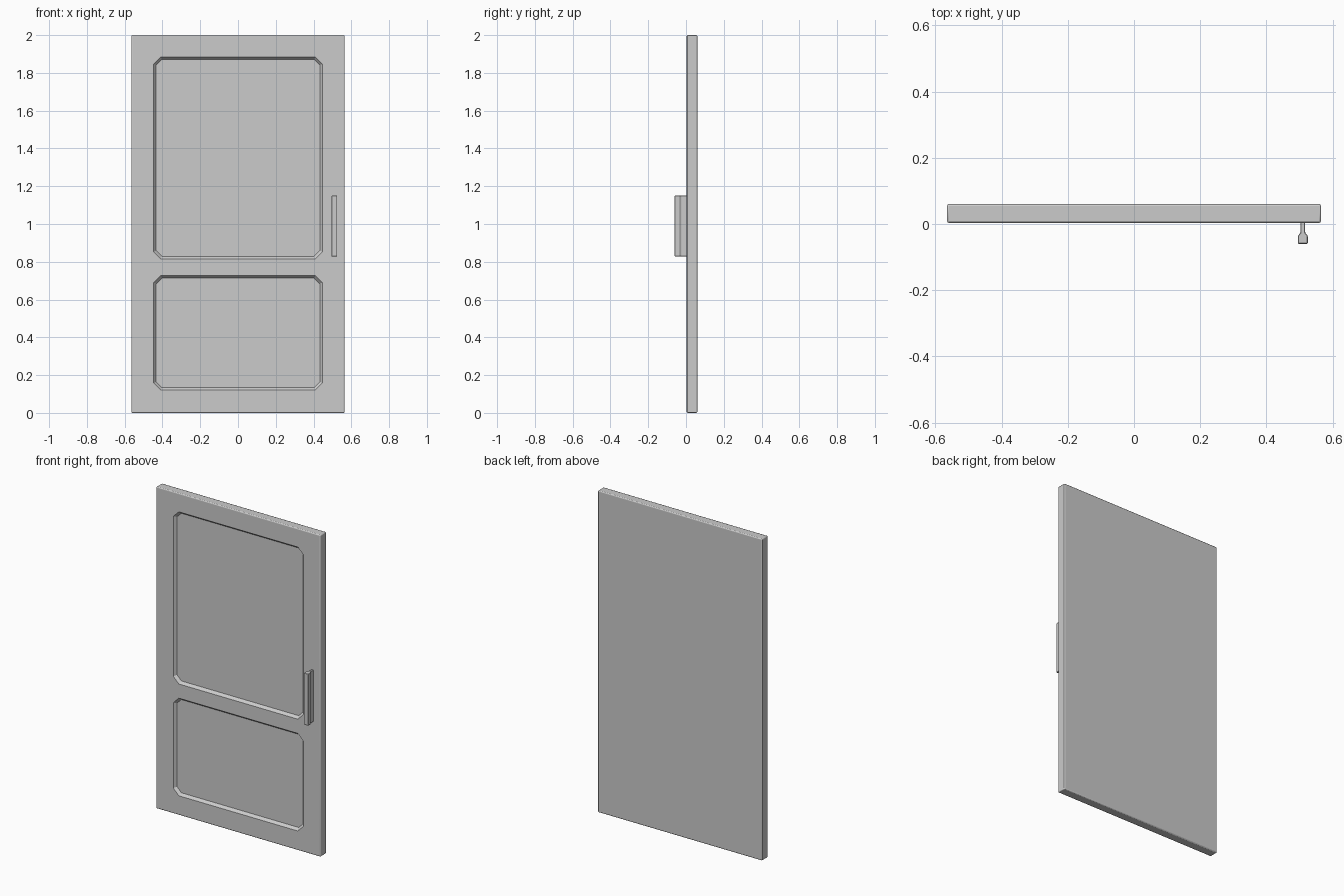
import bpy, bmesh

if "Cube" in bpy.data.objects:
    bpy.data.objects.remove(bpy.data.objects["Cube"])


def new_object(name, bm):
    bmesh.ops.recalc_face_normals(bm, faces=bm.faces)
    mesh = bpy.data.meshes.new(name)
    bm.to_mesh(mesh)
    bm.free()
    ob = bpy.data.objects.new(name, mesh)
    bpy.context.collection.objects.link(ob)
    return ob


def loft(name, loops):
    """Bridge matching closed loops and cap both ends."""
    bm = bmesh.new()
    rings = [[bm.verts.new(p) for p in loop] for loop in loops]
    for a, b in zip(rings, rings[1:]):
        for i in range(len(a)):
            j = (i + 1) % len(a)
            bm.faces.new((a[i], a[j], b[j], b[i]))
    bm.faces.new(rings[0])
    bm.faces.new(rings[-1])
    return new_object(name, bm)


def octagon(x0, x1, z0, z1, cut, inset, y):
    x0, x1, z0, z1 = x0 + inset, x1 - inset, z0 + inset, z1 - inset
    c = cut - inset * 0.586
    return [(x, y, z) for x, z in (
        (x0 + c, z0), (x1 - c, z0), (x1, z0 + c), (x1, z1 - c),
        (x1 - c, z1), (x0 + c, z1), (x0, z1 - c), (x0, z0 + c))]


def bevel(ob, width, segments):
    m = ob.modifiers.new("bevel", 'BEVEL')
    m.width, m.segments = width, segments


def smooth(ob, angle):
    bpy.ops.object.select_all(action='DESELECT')
    ob.select_set(True)
    bpy.context.view_layer.objects.active = ob
    bpy.ops.object.shade_smooth_by_angle(angle=angle)


# Door slab
HALF, FRONT, BACK, TOP = 0.565, 0.003, 0.06, 2.0
slab = loft("door_slab", [
    [(-HALF, y, 0), (HALF, y, 0), (HALF, y, TOP), (-HALF, y, TOP)]
    for y in (FRONT, BACK)])
bevel(slab, 0.006, 2)

# Two recessed panels with clipped corners and sloping borders
DEPTH, SLOPE = 0.017, 0.014
for name, z0, z1 in (("upper", 0.815, 1.885), ("lower", 0.12, 0.727)):
    area = (-0.447, 0.447, z0, z1, 0.038)
    cutter = loft(name + "_panel_cutter", [
        octagon(*area, 0, FRONT - 0.02),
        octagon(*area, 0, FRONT),
        octagon(*area, SLOPE, FRONT + DEPTH)])
    cutter.hide_render = True
    cutter.hide_set(True)
    cut = slab.modifiers.new(name + "_panel", 'BOOLEAN')
    cut.object, cut.operation, cut.solver = cutter, 'DIFFERENCE', 'EXACT'
smooth(slab, 0.6)
slab.modifiers.new("weighted", 'WEIGHTED_NORMAL').keep_sharp = True

# Pull handle: narrow stem flaring to a grip
half = [(0.007, 0.006), (0.007, -0.026), (0.015, -0.036), (0.015, -0.06)]
profile = half + [(-x, y) for x, y in reversed(half)]
handle = loft("pull_handle", [
    [(0.51 + x, y, z) for x, y in profile] for z in (0.828, 1.15)])
bevel(handle, 0.002, 1)
